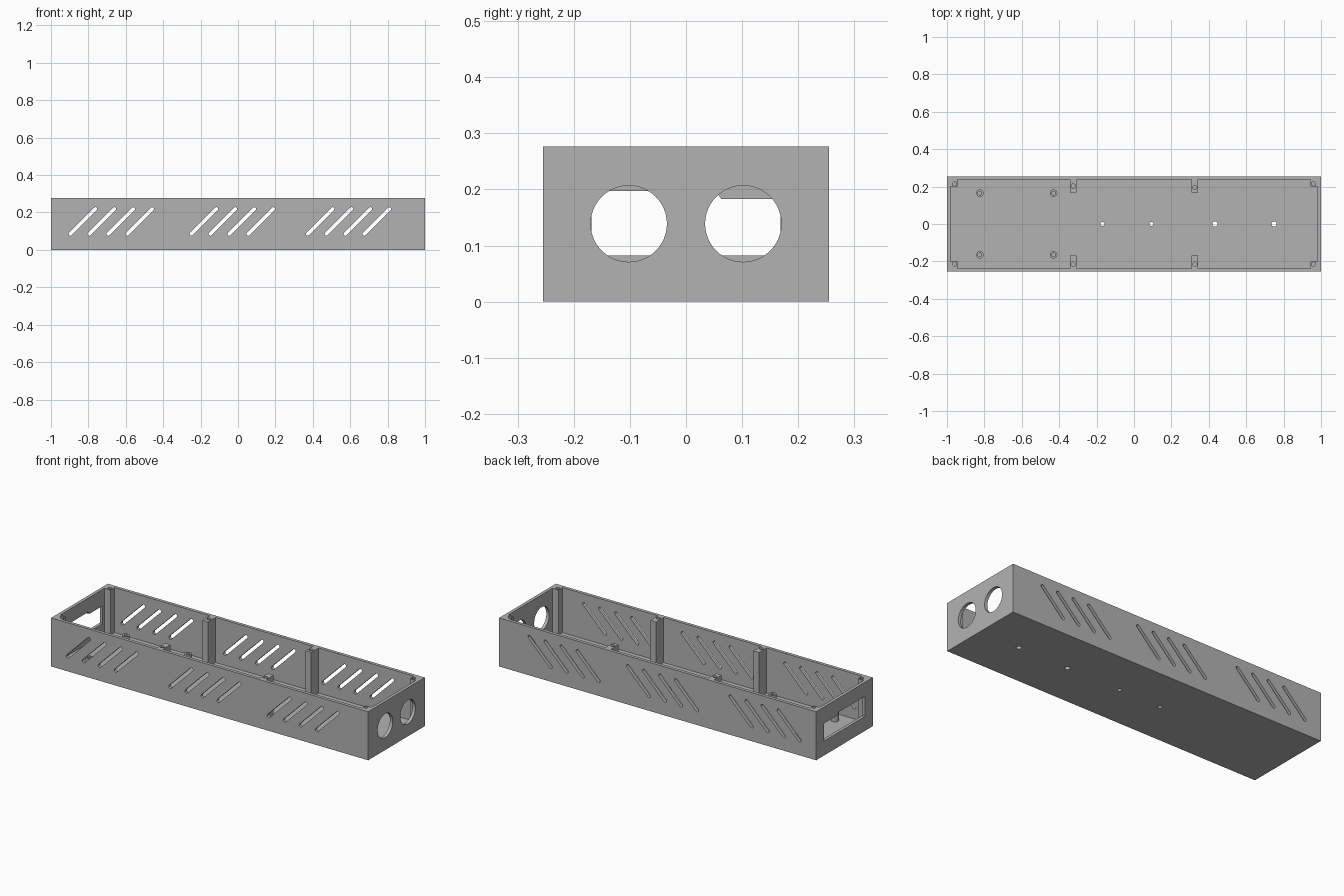
import bpy, bmesh, math
from mathutils import Vector

if "Cube" in bpy.data.objects:
    bpy.data.objects.remove(bpy.data.objects["Cube"], do_unlink=True)

L, W, H = 1.0, 0.255, 0.277          # half length, half width, height
IX, IY, FLOOR = 0.982, 0.237, 0.02   # inner half sizes, floor thickness

grey = bpy.data.materials.new("plain grey")
grey.use_nodes = True
grey.diffuse_color = (0.45, 0.45, 0.45, 1)
grey.node_tree.nodes["Principled BSDF"].inputs["Base Color"].default_value = grey.diffuse_color


def prism(name, outline, direction):
    """Extrude a closed outline of 3D points along a vector."""
    bm = bmesh.new()
    face = bm.faces.new([bm.verts.new(p) for p in outline])
    ext = bmesh.ops.extrude_face_region(bm, geom=[face])
    moved = [v for v in ext["geom"] if isinstance(v, bmesh.types.BMVert)]
    bmesh.ops.translate(bm, verts=moved, vec=Vector(direction))
    bmesh.ops.recalc_face_normals(bm, faces=bm.faces)
    mesh = bpy.data.meshes.new(name)
    bm.to_mesh(mesh)
    bm.free()
    mesh.materials.append(grey)
    obj = bpy.data.objects.new(name, mesh)
    bpy.context.collection.objects.link(obj)
    return obj


def box(name, x0, x1, y0, y1, z0, z1):
    return prism(name, [(x0, y0, z0), (x1, y0, z0), (x1, y1, z0), (x0, y1, z0)], (0, 0, z1 - z0))


def arc(cx, cy, r, a0=0, a1=360, n=32):
    angles = [math.radians(a0 + (a1 - a0) * i / n) for i in range(n + (a1 - a0 < 360))]
    return [(cx + r * math.cos(a), cy + r * math.sin(a)) for a in angles]


def rod(name, x, y, r, z0, z1, n=24):
    return prism(name, [(a, b, z0) for a, b in arc(x, y, r, n=n)], (0, 0, z1 - z0))


def cut(obj, cutters):
    """Subtract the cutters from the part, then remove them."""
    bpy.context.view_layer.objects.active = obj
    for c in cutters:
        c.hide_render = True
        mod = obj.modifiers.new("cut", "BOOLEAN")
        mod.operation, mod.solver, mod.object = "DIFFERENCE", "EXACT", c
        bpy.ops.object.modifier_apply(modifier=mod.name)
        bpy.data.objects.remove(c, do_unlink=True)


# Open tray
tray = box("tray", -L, L, -W, W, 0, H)
cutters = [box("cavity", -IX, IX, -IY, IY, FLOOR, H + 0.1)]

# Slanted vent slots through both long walls
for start in (-0.829, -0.182, 0.439):
    for i in range(4):
        x, z, d, r = start + 0.101 * i, 0.152, 0.067, 0.0095
        pts = arc(x + d, z + d, r, -45, 135, 8) + arc(x - d, z - d, r, 135, 315, 8)
        cutters.append(prism("slot", [(a, -0.3, b) for a, b in pts], (0, 0.6, 0)))

# Two round openings in one end
for y in (-0.102, 0.102):
    ring = arc(y, 0.139, 0.068, n=48)
    cutters.append(prism("round_opening", [(0.95, a, b) for a, b in ring], (0.1, 0, 0)))

# Stepped window in the other end
window = [(-0.183, 0.082), (0.183, 0.082), (0.183, 0.183),
          (0.063, 0.183), (0.053, 0.197), (-0.183, 0.197)]
cutters.append(prism("window", [(-1.05, a, b) for a, b in window], (0.1, 0, 0)))

# Screw holes in the floor
for x, r in ((-0.168, 0.011), (0.094, 0.011), (0.433, 0.014), (0.749, 0.014)):
    cutters.append(rod("floor_hole", x, 0, r, -0.1, 0.1))
cut(tray, cutters)

# Corner posts and wall posts with blind screw holes
for sx in (-1, 1):
    for sy in (-1, 1):
        side = ("left" if sx > 0 else "right") + ("_back" if sy > 0 else "_front")
        xs = sorted((sx * IX, sx * 0.945))
        ys = sorted((sy * IY, sy * 0.2))
        post = box("corner_post_" + side, *xs, *ys, FLOOR, H)
        cut(post, [rod("hole", sx * 0.959, sy * 0.215, 0.011, H - 0.06, H + 0.05)])
        ys = sorted((sy * IY, sy * 0.168))
        px = sx * 0.325
        post = box("wall_post_" + side, px - 0.018, px + 0.018, *ys, FLOOR, H)
        hole_y = -0.215 if sy < 0 else (0.195 if sx > 0 else 0.203)
        cut(post, [rod("hole", px, hole_y, 0.011, H - 0.06, H + 0.05)])

# Hollow standoffs on the floor
for x in (-0.824, -0.43):
    for y in (-0.165, 0.165):
        standoff = rod("standoff", x, y, 0.02, FLOOR, 0.066)
        cut(standoff, [rod("bore", x, y, 0.01, FLOOR - 0.01, 0.1)])
        for p in standoff.data.polygons:
            p.use_smooth = abs(p.normal.z) < 0.5
        standoff.data.set_sharp_from_angle(angle=math.radians(30))
